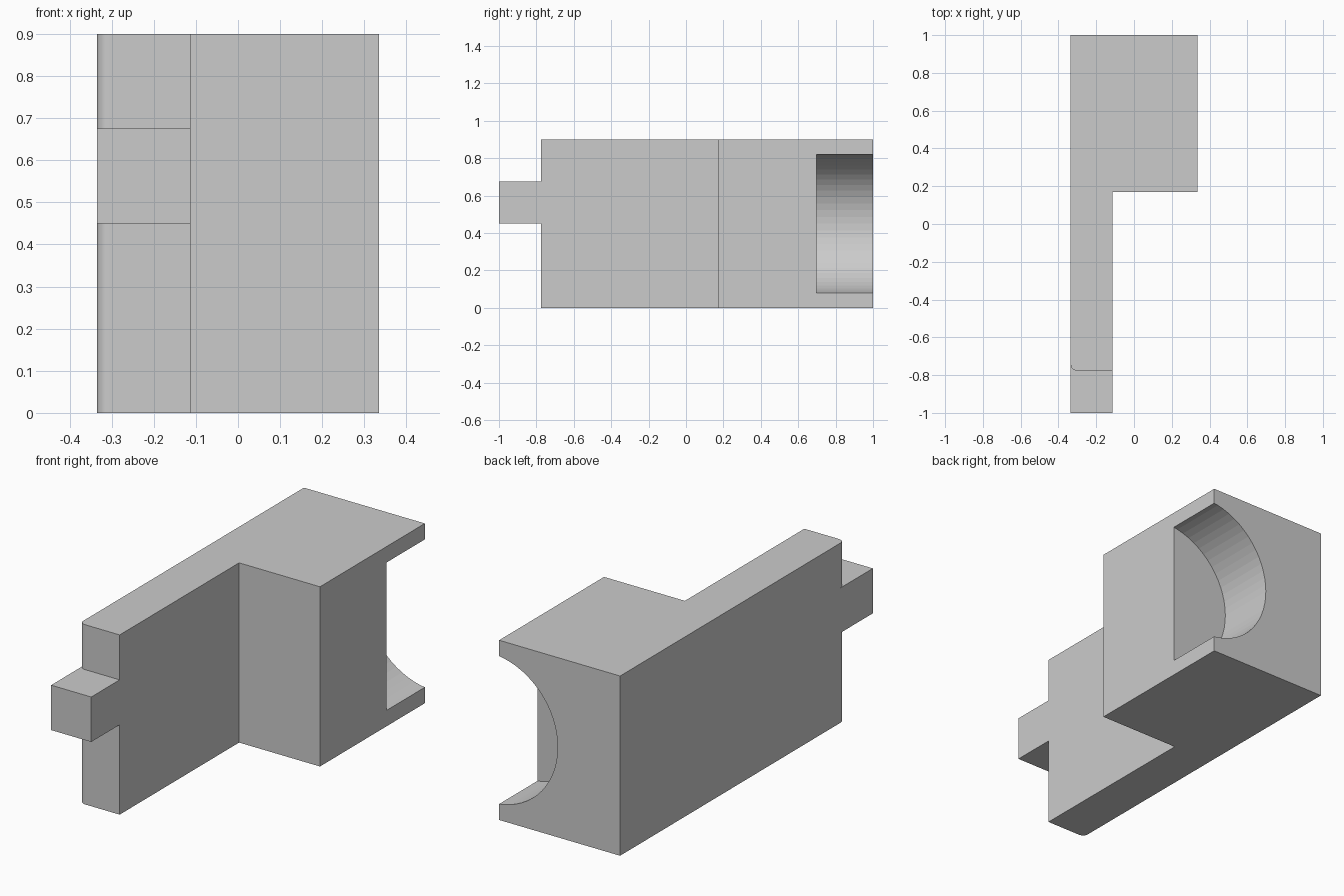
import bpy, bmesh, math

if "Cube" in bpy.data.objects:
    bpy.data.objects.remove(bpy.data.objects["Cube"])

X0, X1, XA = -0.335, 0.335, -0.113   # left side, right side, arm's right side
H, YA, R = 0.9, -0.775, 0.03         # height, arm end, corner rounding


def prism(name, points, origin, direction):
    """Extrude a closed outline along a direction."""
    bm = bmesh.new()
    face = bm.faces.new([bm.verts.new(origin(a, b)) for a, b in points])
    new = bmesh.ops.extrude_face_region(bm, geom=[face])["geom"]
    bmesh.ops.translate(bm, vec=direction,
                        verts=[v for v in new if isinstance(v, bmesh.types.BMVert)])
    bmesh.ops.recalc_face_normals(bm, faces=bm.faces)
    mesh = bpy.data.meshes.new(name)
    bm.to_mesh(mesh)
    bm.free()
    obj = bpy.data.objects.new(name, mesh)
    bpy.context.collection.objects.link(obj)
    return obj


def boolean(target, tool, operation):
    mod = target.modifiers.new(operation.lower(), 'BOOLEAN')
    mod.object, mod.operation, mod.solver = tool, operation, 'EXACT'
    bpy.context.view_layer.objects.active = target
    bpy.ops.object.modifier_apply(modifier=mod.name)
    bpy.data.objects.remove(tool)


# L-shaped body with one small rounded corner
corner = [(X0 + R - R * math.cos(t), YA + R - R * math.sin(t))
          for t in (i * math.pi / 16 for i in range(9))]
outline = corner + [(XA, YA), (XA, 0.17), (X1, 0.17), (X1, 1), (X0, 1)]
body = prism("bracket_body", outline, lambda x, y: (x, y, 0), (0, 0, H))

# Square tongue on the end of the arm
tongue = prism("tongue", [(X0, -1), (XA, -1), (XA, YA + R), (X0, YA + R)],
               lambda x, y: (x, y, 0.45), (0, 0, 0.225))
boolean(body, tongue, 'UNION')

# Round pocket opening through the back and right side
circle = [(X1 + 0.05 + 0.374 * math.cos(t), 0.45 + 0.374 * math.sin(t))
          for t in (i * math.tau / 64 for i in range(64))]
pocket = prism("pocket_cutter", circle, lambda x, z: (x, 0.697, z), (0, 0.5, 0))
boolean(body, pocket, 'DIFFERENCE')
